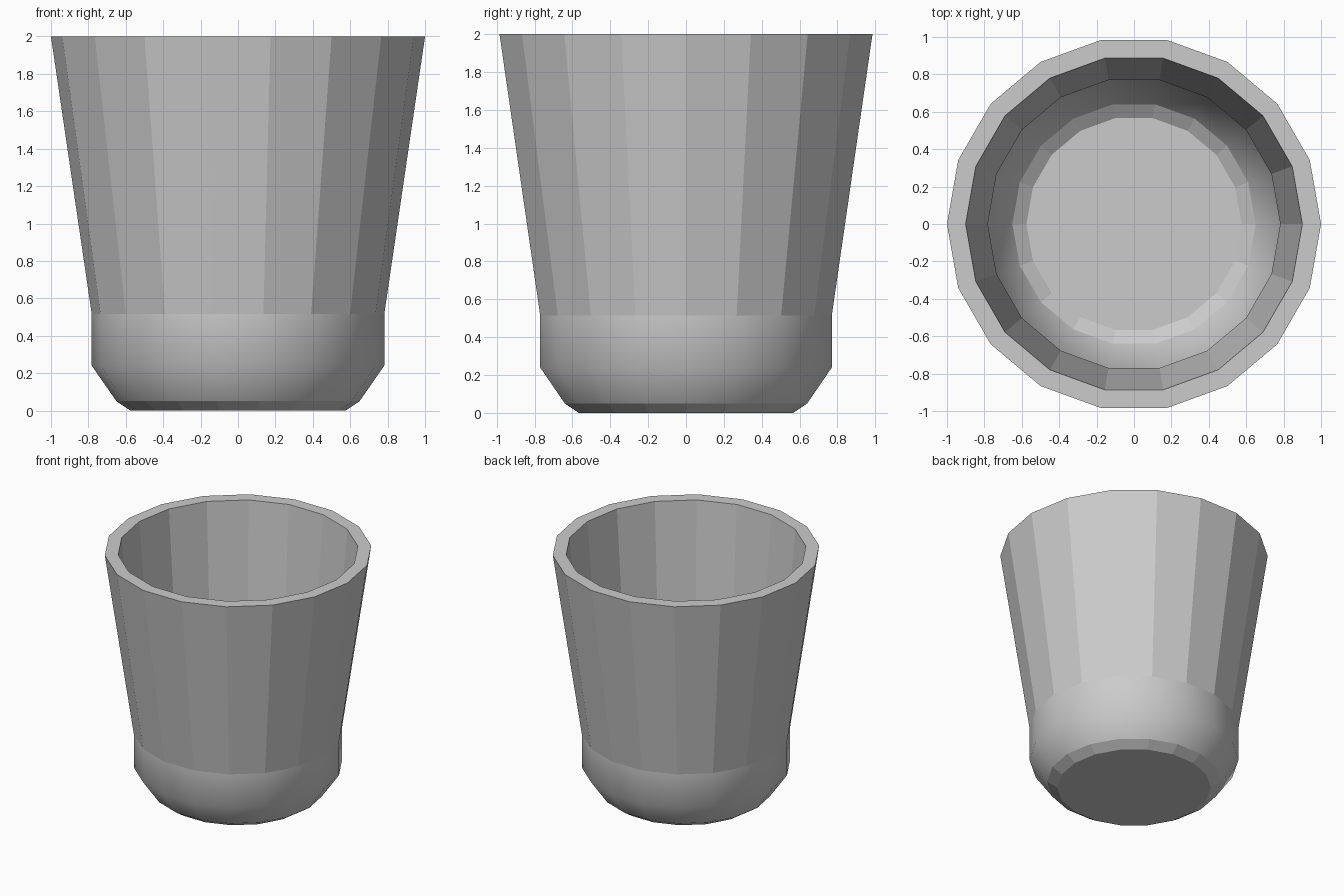
import bpy, bmesh
from math import cos, sin, tau

if "Cube" in bpy.data.objects:
    bpy.data.objects.remove(bpy.data.objects["Cube"])

SIDES = 18
bm = bmesh.new()


def ring(radius, z):
    return [bm.verts.new((radius * cos(tau * i / SIDES), radius * sin(tau * i / SIDES), z))
            for i in range(SIDES)]


def bridge(a, b, smooth=False):
    for i in range(SIDES):
        j = (i + 1) % SIDES
        bm.faces.new((a[i], a[j], b[j], b[i])).smooth = smooth


# Rings from the foot up to the outer rim, then the inner rim
base = ring(0.575, 0.0)
foot = ring(0.65, 0.05)
belly = ring(0.782, 0.24)
waist = ring(0.782, 0.515)
rim_outer = ring(1.0, 2.0)
rim_inner = ring(0.9, 2.0)

# Single-skin bowl: flat bottom, flat chamfer, smooth rounded band
bm.faces.new(base[::-1])
bridge(base, foot)
bridge(foot, belly, smooth=True)
bridge(belly, waist, smooth=True)

# Faceted wall that thickens from the waist to the flat rim
bridge(waist, rim_outer)
bridge(rim_outer, rim_inner)
bridge(rim_inner, waist)

mesh = bpy.data.meshes.new("cup")
bm.to_mesh(mesh)
bm.free()
cup = bpy.data.objects.new("cup", mesh)
bpy.context.collection.objects.link(cup)
